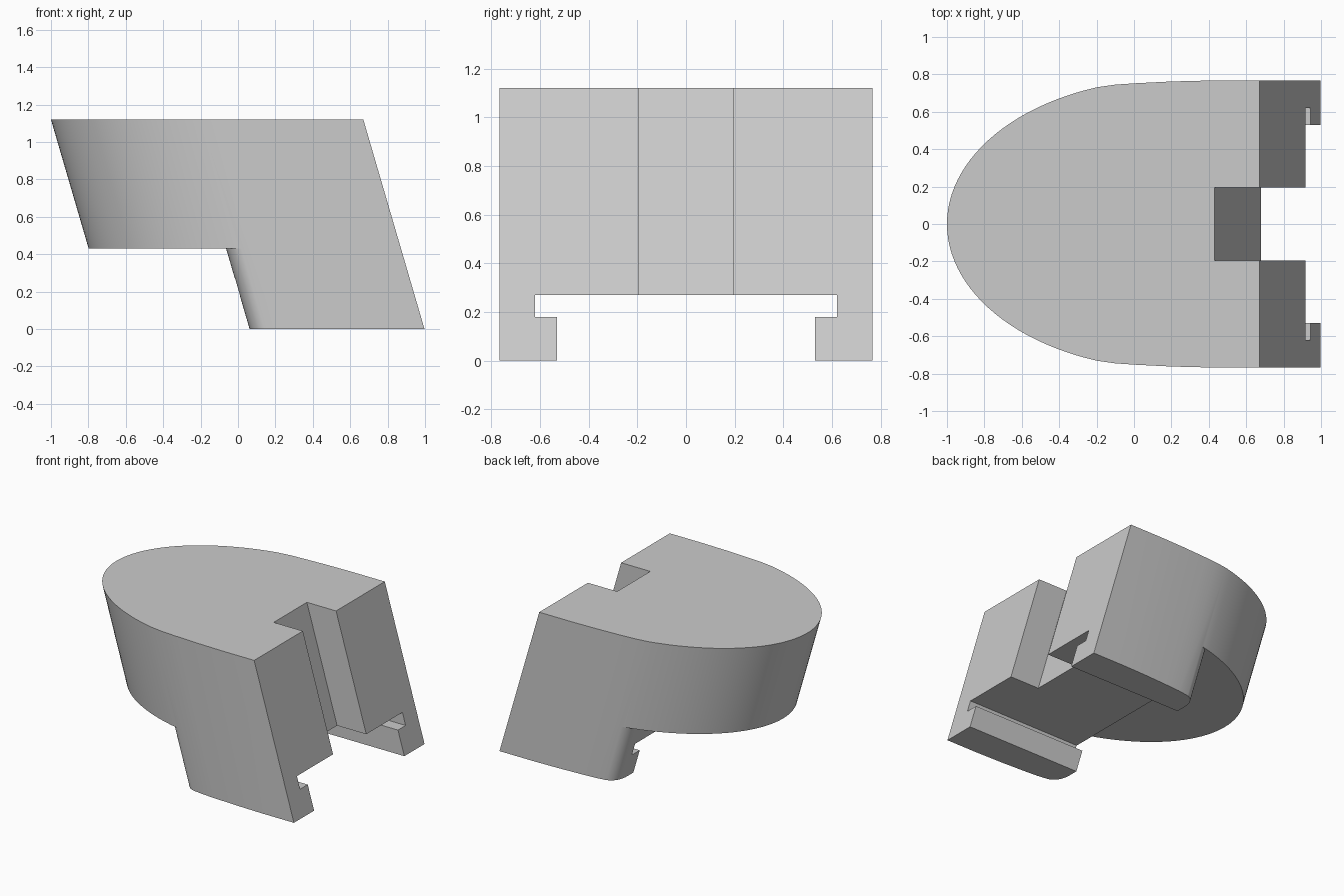
import bpy, bmesh, math

cube = bpy.data.objects.get("Cube")
if cube:
    bpy.data.objects.remove(cube, do_unlink=True)

HEIGHT = 1.12
LEAN = 0.292  # sideways shift per unit of height


def prism(name, outline, z0, z1):
    """Leaning prism; the outline is given at the top level."""
    bm = bmesh.new()
    rings = [[bm.verts.new((x + LEAN * (HEIGHT - z), y, z)) for x, y in outline]
             for z in (z0, z1)]
    bm.faces.new(rings[0])
    bm.faces.new(rings[1])
    n = len(outline)
    for i in range(n):
        j = (i + 1) % n
        bm.faces.new((rings[0][i], rings[0][j], rings[1][j], rings[1][i]))
    bmesh.ops.recalc_face_normals(bm, faces=bm.faces)
    mesh = bpy.data.meshes.new(name)
    bm.to_mesh(mesh)
    bm.free()
    obj = bpy.data.objects.new(name, mesh)
    bpy.context.collection.objects.link(obj)
    return obj


def mirrored(half):
    """Close a half outline (y > 0) with its mirror image."""
    return half + [(x, -y) for x, y in reversed(half) if y > 0]


def rect(x0, x1, w):
    return [(x0, -w), (x1, -w), (x1, w), (x0, w)]


# Body: elliptical nose running into nearly straight sides
A, B = 1.2, 0.775
END = math.acos(1 - 0.8 / A)
nose = [(-1 + A * (1 - math.cos(END * i / 24)), B * math.sin(END * i / 24))
        for i in range(25)]
sides = [(-0.1, 0.745), (0, 0.752), (0.2, 0.762), (0.4, 0.767), (0.67, 0.767)]
body = prism("leaning_body", mirrored(nose + sides), 0, HEIGHT)

# Undercut below the nose, leaving rounded outer corners on the feet
p0, p1, p2 = (-0.265, 0.6), (-0.262, 0.725), (-0.16, 0.738)
corner = []
for i in range(11):
    t = i / 10
    corner.append(tuple((1 - t) ** 2 * a + 2 * t * (1 - t) * b + t * t * c
                        for a, b, c in zip(p0, p1, p2)))
undercut = prism("undercut_cutter",
                 mirrored(corner + [(-0.15, 0.9), (-1.5, 0.9)]), -0.1, 0.43)

# Rear notch and the T-shaped slot between the feet
cutters = [
    undercut,
    prism("rear_notch_cutter", rect(0.43, 1.2, 0.195), 0.22, 1.3),
    prism("slot_cutter", rect(-1.5, 1.2, 0.53), -0.1, 0.22),
    prism("groove_cutter", rect(-1.5, 1.2, 0.62), 0.18, 0.27),
]
for cutter in cutters:
    cutter.hide_render = True
    mod = body.modifiers.new(cutter.name, "BOOLEAN")
    mod.operation = "DIFFERENCE"
    mod.solver = "EXACT"
    mod.object = cutter

# Apply the cuts and drop the cutters
bpy.context.view_layer.objects.active = body
for mod in list(body.modifiers):
    bpy.ops.object.modifier_apply(modifier=mod.name)
for cutter in cutters:
    bpy.data.objects.remove(cutter, do_unlink=True)

# Colour and shading
grey = bpy.data.materials.new("light_grey")
grey.use_nodes = True
colour = (0.6, 0.6, 0.6, 1)
grey.diffuse_color = colour
grey.node_tree.nodes["Principled BSDF"].inputs["Base Color"].default_value = colour
body.data.materials.clear()
body.data.materials.append(grey)
for obj in bpy.context.selected_objects:
    obj.select_set(False)
body.select_set(True)
bpy.ops.object.shade_smooth_by_angle(angle=math.radians(30))
